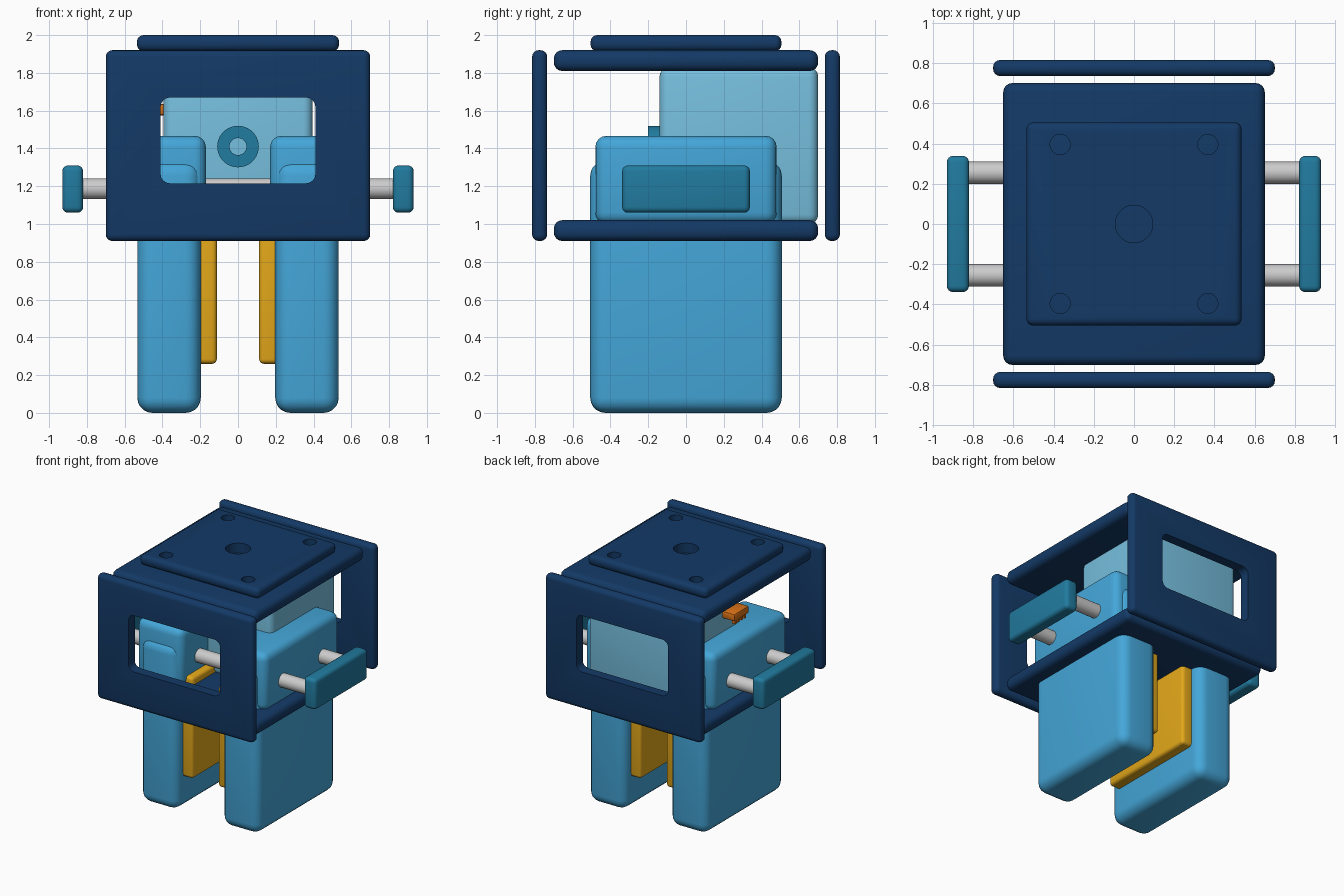
import bpy, bmesh, math
from mathutils import Matrix

if "Cube" in bpy.data.objects:
    bpy.data.objects.remove(bpy.data.objects["Cube"])


def material(name, rgb):
    m = bpy.data.materials.new(name)
    m.diffuse_color = [(c / 255) ** 2.2 for c in rgb] + [1]
    m.use_nodes = True
    m.node_tree.nodes["Principled BSDF"].inputs["Base Color"].default_value = m.diffuse_color
    return m


NAVY = material("navy", (26, 60, 102))
BLUE = material("blue", (70, 165, 216))
PALE = material("pale_blue", (118, 190, 222))
TEAL = material("teal", (38, 122, 158))
YELLOW = material("yellow", (226, 166, 32))
ORANGE = material("orange", (220, 115, 30))


def finish(bm, name, mat):
    me = bpy.data.meshes.new(name)
    bm.to_mesh(me)
    bm.free()
    ob = bpy.data.objects.new(name, me)
    bpy.context.collection.objects.link(ob)
    if mat:
        me.materials.append(mat)
    return ob


def activate(ob):
    bpy.ops.object.select_all(action='DESELECT')
    ob.select_set(True)
    bpy.context.view_layer.objects.active = ob


def smooth(ob):
    activate(ob)
    bpy.ops.object.shade_smooth_by_angle(angle=math.radians(35))
    return ob


def box(name, x, y, z, r, mat, seg=4):
    """Rounded box given as (min, max) ranges."""
    bm = bmesh.new()
    bmesh.ops.create_cube(bm, size=1)
    for v in bm.verts:
        for i, (a, b) in enumerate((x, y, z)):
            v.co[i] = a if v.co[i] < 0 else b
    if r:
        bmesh.ops.bevel(bm, geom=bm.edges[:], offset=r, segments=seg,
                        profile=0.5, affect='EDGES')
    return smooth(finish(bm, name, mat))


def cylinder(name, loc, r, length, axis, mat, seg=40):
    bm = bmesh.new()
    rot = {'X': Matrix.Rotation(math.pi / 2, 4, 'Y'),
           'Y': Matrix.Rotation(math.pi / 2, 4, 'X'),
           'Z': Matrix.Identity(4)}[axis]
    bmesh.ops.create_cone(bm, cap_ends=True, segments=seg, radius1=r, radius2=r,
                          depth=length, matrix=Matrix.Translation(loc) @ rot)
    return smooth(finish(bm, name, mat))


def cut(ob, cutter):
    mod = ob.modifiers.new("cut", 'BOOLEAN')
    mod.operation = 'DIFFERENCE'
    mod.solver = 'EXACT'
    mod.object = cutter
    activate(ob)
    bpy.ops.object.modifier_apply(modifier=mod.name)
    bpy.data.objects.remove(cutter)


# Housing: top and bottom plates
box("top_plate", (-.65, .65), (-.7, .7), (1.81, 1.92), .045, NAVY)
box("bottom_plate", (-.65, .65), (-.7, .7), (.91, 1.02), .045, NAVY)

# Front and back plates with rounded windows
for name, s in (("front_plate", -1), ("back_plate", 1)):
    ys = sorted((s * .735, s * .815))
    plate = box(name, (-.7, .7), ys, (.91, 1.92), .035, NAVY)
    cut(plate, box("window_cutter", (-.41, .41), (ys[0] - .2, ys[1] + .2),
                   (1.215, 1.67), .05, NAVY))
    smooth(plate)

# Mounting flange with centre bore and bolt holes
flange = box("mounting_flange", (-.535, .535), (-.505, .505), (1.915, 2.0), .035, NAVY)
holes = [(0, 0, .093)] + [(sx * .367, sy * .395, .05) for sx in (-1, 1) for sy in (-1, 1)]
for hx, hy, hr in holes:
    cut(flange, cylinder("hole_cutter", (hx, hy, 1.96), hr, .3, 'Z', NAVY))
smooth(flange)

# Drive block with hollow boss
box("drive_block", (-.395, .395), (-.14, .7), (1.0, 1.83), .05, PALE)
boss = cylinder("drive_boss", (0, -.165, 1.41), .11, .07, 'Y', TEAL)
cut(boss, cylinder("bore_cutter", (0, -.165, 1.41), .045, .3, 'Y', TEAL))
smooth(boss)

# Cable connector on the left side, with pins
box("connector", (-.5, -.38), (-.095, .095), (1.575, 1.635), .012, ORANGE, 2)
for i in range(4):
    y = -.06 + i * .04
    box("connector_pin", (-.49, -.46), (y - .01, y + .01), (1.545, 1.58), 0, ORANGE)

# Guide rods
for y in (-.255, .255):
    cylinder("guide_rod", (0, y, 1.187), .055, 1.7, 'X', None)

# Jaws, mirrored left and right
for side, s in (("left", -1), ("right", 1)):
    def span(a, b):
        return sorted((s * a, s * b))
    box(side + "_end_bar", span(.82, .93), (-.338, .338), (1.06, 1.31), .03, TEAL)
    box(side + "_carriage", span(.17, .58), (-.48, .48), (1.0, 1.467), .06, BLUE)
    box(side + "_finger", span(.197, .533), (-.507, .507), (0, 1.335), .08, BLUE, 5)
    box(side + "_grip_pad", span(.112, .22), (-.42, .42), (.26, 1.08), .025, YELLOW)
